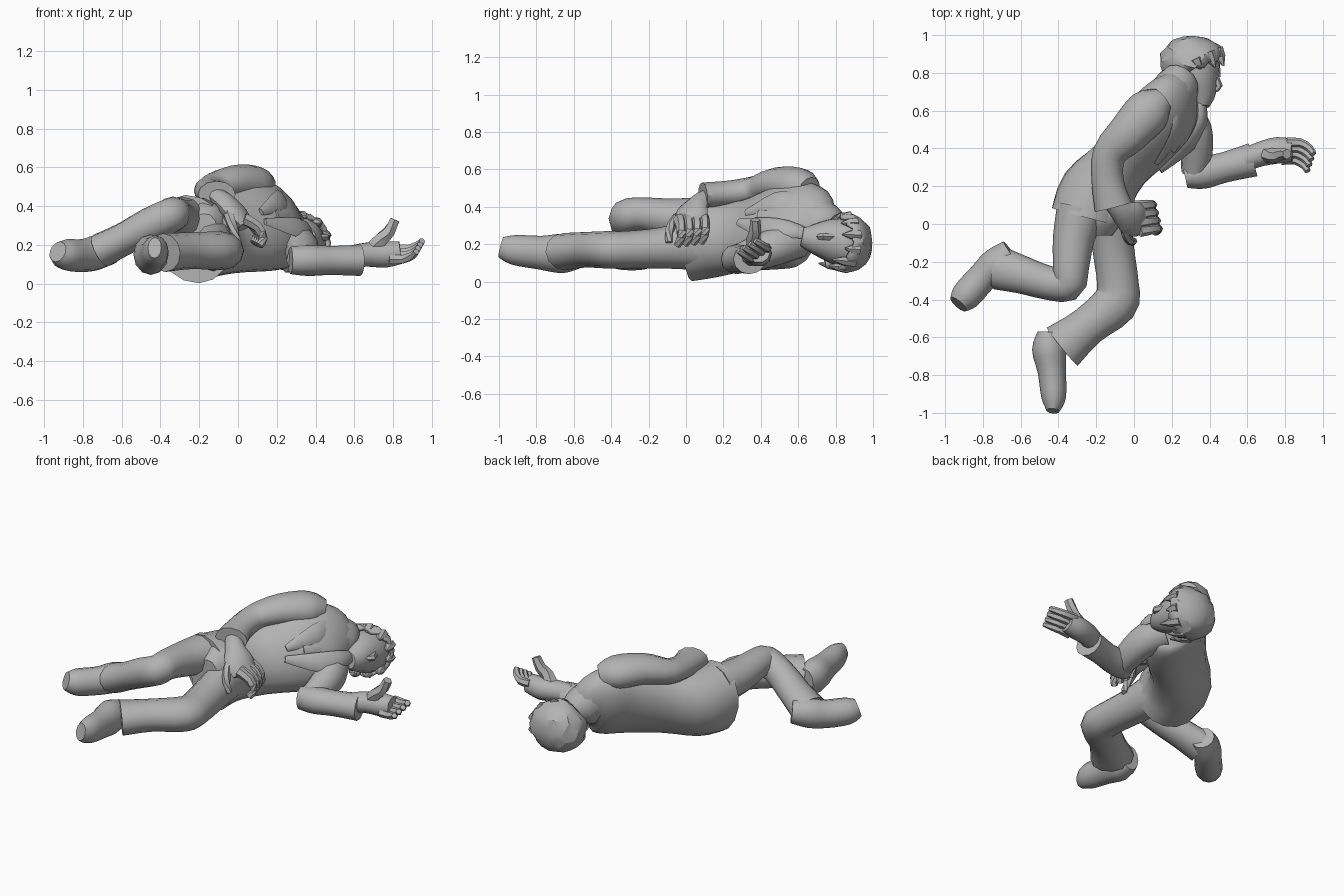
import bpy, bmesh, math, random
from mathutils import Vector, Matrix

random.seed(4)
if "Cube" in bpy.data.objects:
    bpy.data.objects.remove(bpy.data.objects["Cube"], do_unlink=True)

# One plain grey for the whole figure
grey = bpy.data.materials.new("plain grey")
grey.use_nodes = True
tone = (.45, .45, .45, 1)
grey.diffuse_color = tone
grey.node_tree.nodes["Principled BSDF"].inputs["Base Color"].default_value = tone


def finish(name, bm, angle=40):
    """Turn a bmesh into a shaded object."""
    bmesh.ops.recalc_face_normals(bm, faces=bm.faces[:])
    mesh = bpy.data.meshes.new(name)
    bm.to_mesh(mesh)
    bm.free()
    mesh.materials.append(grey)
    obj = bpy.data.objects.new(name, mesh)
    bpy.context.collection.objects.link(obj)
    bpy.ops.object.select_all(action='DESELECT')
    obj.select_set(True)
    bpy.context.view_layer.objects.active = obj
    bpy.ops.object.shade_smooth_by_angle(angle=math.radians(angle))
    return obj


def smooth_path(keys, steps):
    """Soft interpolation of centres and radii together."""
    keys = [Vector(k) for k in keys]
    result = []
    for i in range(len(keys) - 1):
        before, start, end = keys[max(i - 1, 0)], keys[i], keys[i + 1]
        after = keys[min(i + 2, len(keys) - 1)]
        for s in range(steps):
            t = s / steps
            pull_in, pull_out = (end - before) / 2, (after - start) / 2
            ease = t * t * (3 - 2 * t)
            result.append(start.lerp(end, ease)
                          + pull_in * (t * (1 - t) ** 2)
                          - pull_out * (t * t * (1 - t)))
    return result + [keys[-1]]


def loft(name, keys, roll=0, sides=12, steps=3):
    """Closed tube through keys of (x, y, z, flat radius, upright radius)."""
    rows = smooth_path(keys, steps)
    centres = [Vector(r[:3]) for r in rows]
    bm = bmesh.new()
    rings = []
    for i, row in enumerate(rows):
        ahead = centres[min(i + 1, len(rows) - 1)]
        behind = centres[max(i - 1, 0)]
        along = (ahead - behind).normalized()
        side = along.cross(Vector((0, 0, 1))).normalized()
        side = Matrix.Rotation(math.radians(roll), 3, along) @ side
        up = side.cross(along)
        ring = []
        for k in range(sides):
            a = math.tau * k / sides
            ring.append(bm.verts.new(centres[i] + side * row[3] * math.cos(a)
                                     + up * row[4] * math.sin(a)))
        rings.append(ring)
    for low, high in zip(rings, rings[1:]):
        for k in range(sides):
            n = (k + 1) % sides
            bm.faces.new((low[k], low[n], high[n], high[k]))
    bm.faces.new(rings[0])
    bm.faces.new(rings[-1])
    return finish(name, bm)


def finger(name, points, radius=.02):
    """Thin digit that narrows to the tip."""
    last = len(points) - 1
    keys = [(*p, *[radius * (1 - .4 * i / last)] * 2) for i, p in enumerate(points)]
    loft(name, keys, sides=6, steps=2)


# Jacket body, lying on its side and rolled a little onto its back
lean = -28
loft("jacket_body", [
    (-.235, .035, .23, .20, .235), (-.19, .17, .235, .20, .215),
    (-.07, .32, .25, .15, .21), (.09, .48, .29, .16, .245),
    (.17, .60, .31, .155, .25), (.22, .68, .31, .12, .20),
    (.26, .75, .28, .08, .09)], roll=lean, sides=16)
loft("trouser_seat", [
    (-.20, .12, .25, .13, .18), (-.20, .02, .25, .13, .18),
    (-.20, -.06, .25, .08, .12)], roll=lean)

# Collar, lapels and shirt front
loft("collar", [(.21, .69, .32, .12, .15), (.235, .74, .30, .115, .125),
                (.25, .77, .28, .095, .11)], roll=lean)
loft("neck", [(.24, .67, .30, .08, .08), (.31, .80, .24, .08, .08)])
loft("upper_lapel", [
    (.19, .76, .39, .02, .03), (.23, .62, .43, .02, .05),
    (.22, .475, .425, .015, .06), (.12, .32, .37, .01, .02)], roll=-lean, sides=8)
loft("lower_lapel", [
    (.35, .67, .25, .02, .03), (.36, .55, .28, .02, .05),
    (.30, .42, .29, .015, .06), (.14, .28, .32, .01, .02)], roll=-lean, sides=8)
loft("shirt_front", [
    (.29, .68, .32, .04, .06), (.265, .53, .35, .03, .07),
    (.19, .39, .355, .02, .05)], roll=-lean, sides=8)

# Upper arm and sleeve, folded across the waist
loft("right_sleeve", [
    (.15, .66, .49, .07, .07), (.08, .60, .51, .12, .10),
    (-.03, .48, .52, .11, .09), (-.13, .37, .49, .09, .075),
    (-.14, .23, .47, .085, .07), (-.11, .09, .46, .10, .07)])
loft("right_palm", [
    (-.12, .13, .46, .05, .04), (-.07, .07, .42, .06, .05),
    (-.01, .03, .36, .095, .05), (.04, .01, .30, .08, .04)], sides=10)
for i in range(4):
    slide = Vector((.01, -.042, -.005)) * i
    knuckles = [(.00, .09, .35), (.07, .10, .31), (.10, .10, .25), (.08, .08, .21)]
    finger("right_finger", [Vector(p) + slide for p in knuckles], .033)
finger("right_thumb", [(-.05, .03, .39), (-.04, -.05, .34), (-.02, -.09, .27),
                       (.00, -.09, .21)], .032)

# Lower arm, stretched out along the ground
loft("left_upper_sleeve", [
    (.25, .59, .22, .11, .10), (.32, .49, .19, .095, .10),
    (.33, .37, .15, .085, .09), (.32, .27, .12, .07, .075)])
loft("left_forearm_sleeve", [
    (.27, .25, .12, .06, .07), (.36, .27, .12, .085, .08),
    (.48, .30, .12, .08, .075), (.63, .34, .12, .09, .08)])
loft("left_palm", [
    (.59, .34, .14, .06, .06), (.67, .37, .15, .065, .065),
    (.76, .39, .15, .07, .07), (.84, .39, .16, .06, .06)], sides=10)
for i in range(4):
    drop = Vector((-.01, -.03, -.018)) * i
    joints = [(.81, .43, .18), (.88, .43, .18), (.93, .40, .20), (.95, .37, .22)]
    finger("left_finger", [Vector(p) + drop for p in joints], .028)
finger("left_thumb", [(.70, .37, .18), (.74, .36, .23), (.78, .37, .27),
                      (.81, .37, .33)], .045)

# Upper leg: bent back at the knee
loft("right_trouser_leg", [
    (-.28, .08, .33, .13, .12), (-.32, -.08, .34, .11, .105),
    (-.335, -.24, .36, .095, .09), (-.35, -.32, .35, .09, .09),
    (-.46, -.31, .30, .09, .09), (-.59, -.27, .23, .10, .085),
    (-.71, -.235, .17, .115, .09)])
loft("right_shoe", [
    (-.65, -.15, .17, .07, .07), (-.73, -.21, .16, .085, .09),
    (-.80, -.28, .145, .08, .085), (-.89, -.38, .15, .08, .08),
    (-.93, -.425, .165, .055, .055)])

# Lower leg: resting on the ground
loft("left_trouser_leg", [
    (-.13, .06, .20, .11, .14), (-.11, -.13, .18, .11, .11),
    (-.085, -.32, .17, .11, .10), (-.10, -.42, .17, .12, .10),
    (-.245, -.54, .17, .105, .095), (-.38, -.65, .16, .13, .10)])
loft("left_shoe", [
    (-.45, -.57, .15, .06, .08), (-.45, -.66, .15, .09, .105),
    (-.435, -.78, .155, .075, .09), (-.425, -.92, .17, .065, .08),
    (-.43, -.99, .185, .035, .055)])

# Head from chin to crown
loft("head", [
    (.36, .62, .24, .04, .05), (.355, .68, .23, .08, .08),
    (.335, .78, .22, .115, .12), (.32, .88, .20, .13, .13),
    (.31, .96, .18, .07, .08)], sides=14)
finger("nose", [(.41, .80, .24), (.45, .73, .24), (.42, .71, .24)], .025)

# Two ears, one on each side of the head
for name, side in (("right_ear", 1), ("left_ear", -1)):
    bm = bmesh.new()
    spot = Vector((.28, .78, .22)) + Vector((-.02, .01, .12)) * side
    bmesh.ops.create_uvsphere(bm, u_segments=8, v_segments=6, radius=.035,
                              matrix=Matrix.Translation(spot))
    finish(name, bm)

# Hair cap, opened toward the face, with uneven chunky locks
centre = Vector((.31, .86, .21))
facing = Vector((.45, -.87, .05)).normalized()
bm = bmesh.new()
bmesh.ops.create_icosphere(bm, subdivisions=3, radius=1)
for v in bm.verts:
    puff = random.uniform(.95, 1.04)
    v.co = centre + Vector((v.co.x * .175, v.co.y * .14, v.co.z * .16)) * puff
cut = [f for f in bm.faces if (f.calc_center_median() - centre).dot(facing) > .05]
bmesh.ops.delete(bm, geom=cut, context='FACES')
hair = finish("hair", bm, 25)
thick = hair.modifiers.new("thickness", 'SOLIDIFY')
thick.thickness = .02

# Broad pointed locks along the hairline, hanging longer on the low side
crown = facing.cross(Vector((0, 0, 1))).normalized()
across = facing.cross(crown)
for i in range(11):
    a = math.tau * i / 11
    out = crown * math.cos(a) * .15 + across * math.sin(a) * .14
    reach = random.uniform(.06, .1) + .05 * max(0, math.sin(a))
    root, tip = centre + out, centre + out * .94 + facing * reach
    loft("hair_lock", [(*root, .035, .03), (*root.lerp(tip, .5), .03, .025),
                       (*tip, .004, .004)], sides=6, steps=1)
